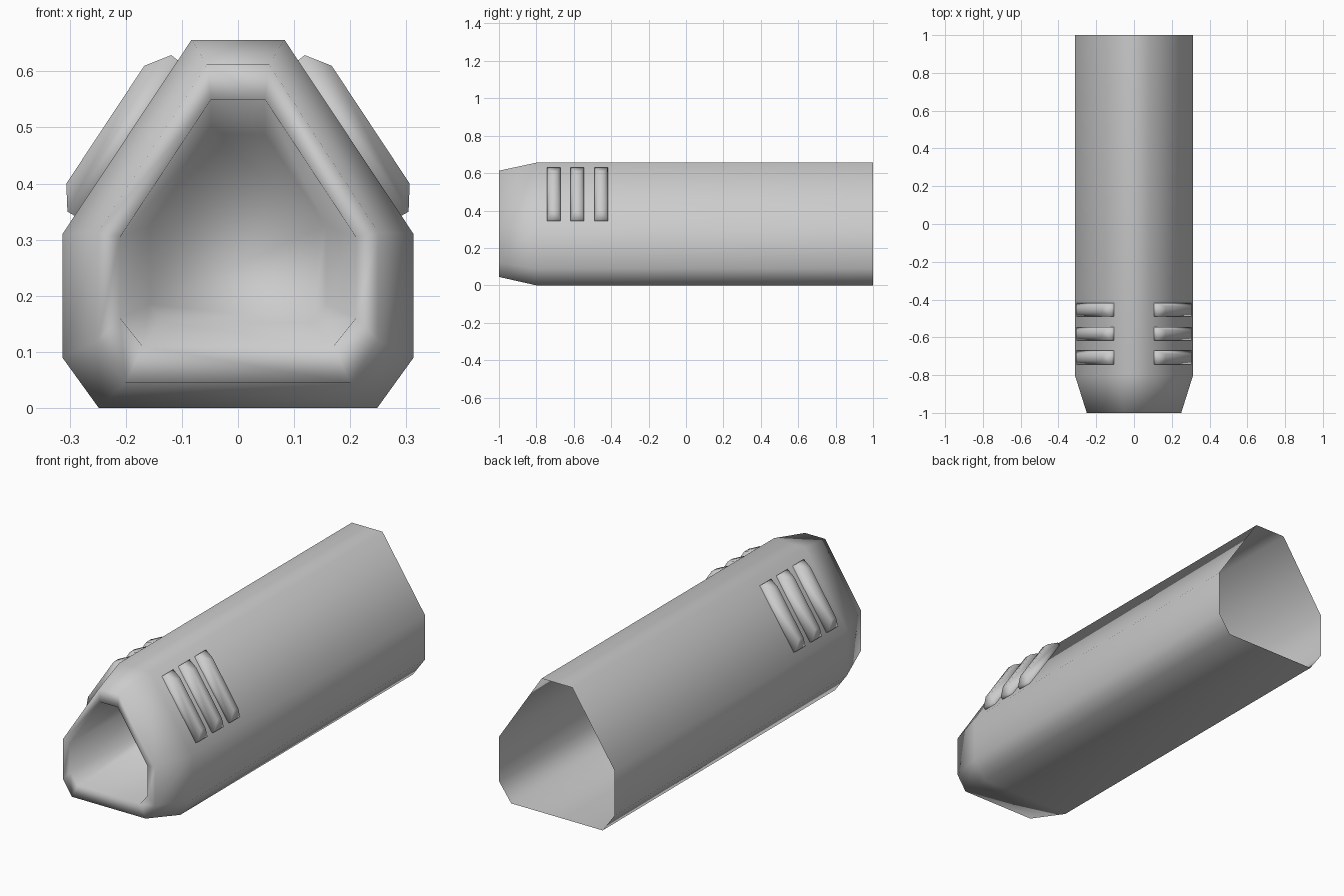
import bpy, bmesh

if "Cube" in bpy.data.objects:
    bpy.data.objects.remove(bpy.data.objects["Cube"])


def loft(name, rings, cap_end=False):
    """Skin closed rings of equal length into a smooth surface."""
    bm = bmesh.new()
    loops = [[bm.verts.new(p) for p in ring] for ring in rings]
    n = len(loops[0])
    for a, b in zip(loops, loops[1:]):
        for i in range(n):
            j = (i + 1) % n
            bm.faces.new((a[i], a[j], b[j], b[i]))
    if cap_end:
        bm.faces.new(loops[-1])
    bmesh.ops.recalc_face_normals(bm, faces=bm.faces[:])
    for f in bm.faces:
        f.smooth = True
    mesh = bpy.data.meshes.new(name)
    bm.to_mesh(mesh)
    bm.free()
    obj = bpy.data.objects.new(name, mesh)
    bpy.context.collection.objects.link(obj)
    return obj


def octagon(half, y):
    """Mirror a right-hand half profile (x, z) into a full ring at depth y."""
    return ([(x, y, z) for x, z in half] +
            [(-x, y, z) for x, z in reversed(half)])


# Tube shell: open at the back, tapered nose, rim and blind bore at the front
outer = [(0.083, 0.656), (0.313, 0.31), (0.313, 0.09), (0.248, 0.0)]
nose = [(0.055, 0.613), (0.25, 0.313), (0.25, 0.12), (0.2, 0.045)]
rim = [(0.048, 0.55), (0.21, 0.305), (0.21, 0.16), (0.17, 0.11)]
bore = [(0.048, 0.488), (0.157, 0.325), (0.157, 0.185), (0.133, 0.153)]
loft("barrel_shroud", [octagon(outer, 1.0), octagon(outer, -0.8),
                       octagon(nose, -1.0), octagon(rim, -1.0),
                       octagon(bore, -0.4)], cap_end=True)


# Raised grip ribs: three on each slanted side
def rib_ring(top, bottom, w):
    return [(top[0], -w, top[1]), (top[0], w, top[1]),
            (bottom[0], w, bottom[1]), (bottom[0], -w, bottom[1])]


rib = loft("side_ribs", [
    rib_ring((0.105, 0.618), (0.29, 0.342), 0.036),
    rib_ring((0.119, 0.629), (0.304, 0.35), 0.036),
    rib_ring((0.167, 0.61), (0.306, 0.40), 0.018)], cap_end=True)
for v in rib.data.vertices:
    v.co.y -= 0.707
arr = rib.modifiers.new("Array", 'ARRAY')
arr.count = 3
arr.use_relative_offset = False
arr.use_constant_offset = True
arr.constant_offset_displace = (0, 0.1265, 0)
rib.modifiers.new("Mirror", 'MIRROR')
